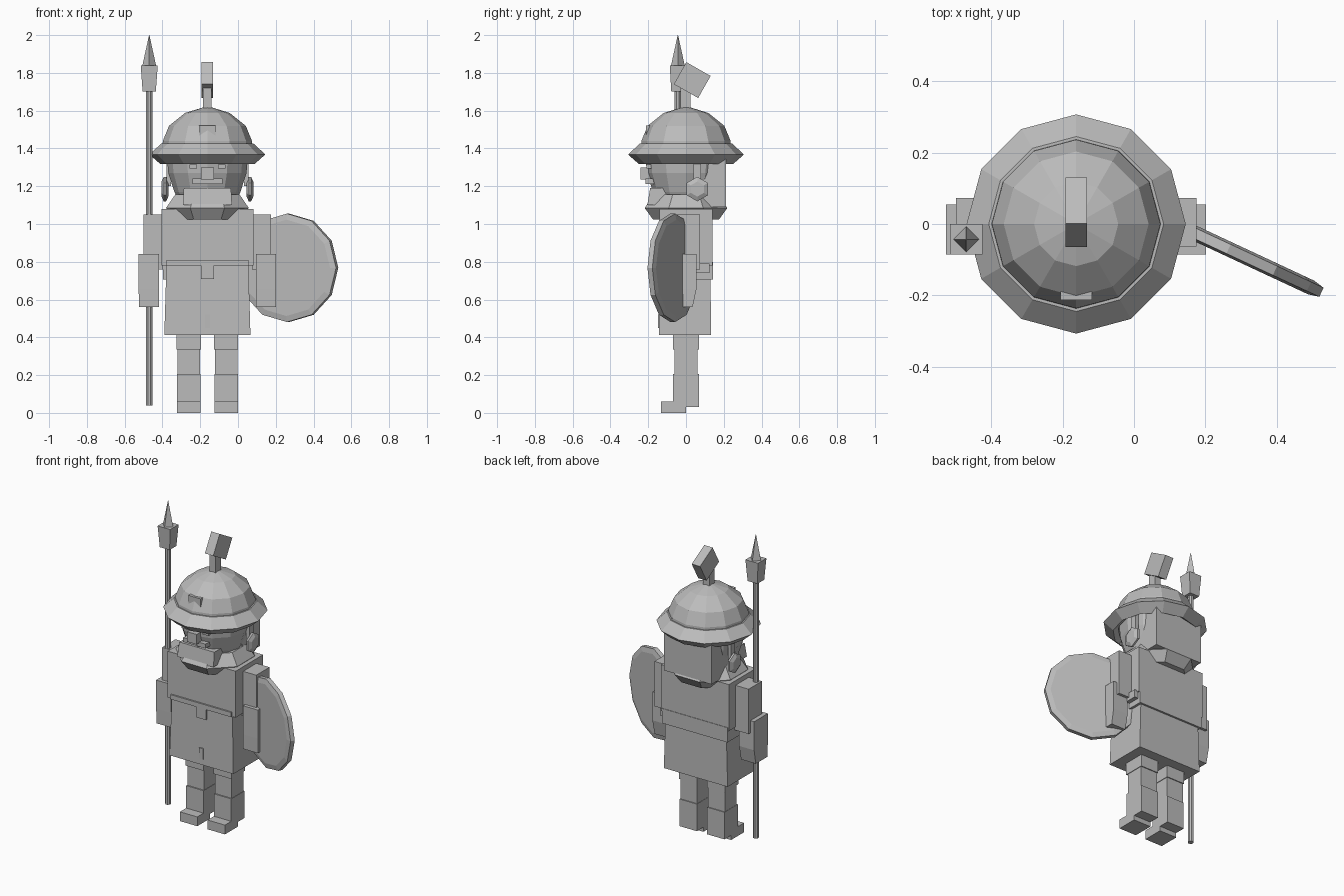
import bpy, math
from mathutils import Matrix, Vector

if "Cube" in bpy.data.objects:
    bpy.data.objects.remove(bpy.data.objects["Cube"])

CX = -0.162  # body axis

grey = bpy.data.materials.new("stone_grey")
grey.diffuse_color = (0.5, 0.5, 0.5, 1)
grey.use_nodes = True
grey.node_tree.nodes["Principled BSDF"].inputs["Base Color"].default_value = grey.diffuse_color


def make(name, verts, faces, matrix=None):
    me = bpy.data.meshes.new(name)
    me.from_pydata(verts, [], faces)
    if matrix:
        me.transform(matrix)
    me.materials.append(grey)
    ob = bpy.data.objects.new(name, me)
    bpy.context.collection.objects.link(ob)
    return ob


def box(name, x, y, z, top=None, matrix=None):
    """Box from ranges; top = optional (x range, y range) of the upper face."""
    tx, ty = top or (x, y)
    v = [(a, b, z[0]) for a, b in ((x[0], y[0]), (x[1], y[0]), (x[1], y[1]), (x[0], y[1]))]
    v += [(a, b, z[1]) for a, b in ((tx[0], ty[0]), (tx[1], ty[0]), (tx[1], ty[1]), (tx[0], ty[1]))]
    f = [(3, 2, 1, 0), (4, 5, 6, 7)] + [(i, (i + 1) % 4, (i + 1) % 4 + 4, i + 4) for i in range(4)]
    return make(name, v, f, matrix)


def mid(h, c=CX):
    return (c - h, c + h)


def lathe(name, profile, n, matrix, start=0.0, ring=False):
    """Revolve (radius, z) points from bottom to top; ring joins the last to the first."""
    v = [(r * math.cos(start + math.tau * i / n), r * math.sin(start + math.tau * i / n), z)
         for r, z in profile for i in range(n)]
    m = len(profile)
    f = []
    for k in range(m if ring else m - 1):
        a, b = k * n, (k + 1) % m * n
        f += [(a + i, a + (i + 1) % n, b + (i + 1) % n, b + i) for i in range(n)]
    if not ring:
        f += [tuple(reversed(range(n))), tuple(range((m - 1) * n, m * n))]
    return make(name, v, f, matrix)


AXIS = Matrix.Translation((CX, 0, 0))

# Legs, boots, feet
for s, side in ((-1, "right"), (1, "left")):
    c = CX + s * 0.099
    box(side + "_thigh", mid(0.064, c), (-0.07, 0.068), (0.335, 0.43))
    box(side + "_shin", mid(0.06, c), (-0.06, 0.062), (0.19, 0.335))
    box(side + "_boot", mid(0.062, c), (-0.068, 0.068), (0.03, 0.205))
    box(side + "_foot", mid(0.062, c), (-0.132, 0.0), (0.0, 0.06))

# Torso, belt and skirt
box("torso", mid(0.243), (-0.14, 0.14), (0.78, 1.08))
box("back_plate", mid(0.235), (0.0, 0.143), (0.705, 0.8))
box("belt", mid(0.217), (-0.15, 0.13), (0.78, 0.81))
box("skirt", mid(0.228), (-0.143, 0.132), (0.412, 0.78), (mid(0.217), (-0.135, 0.13)))
box("belt_flap", mid(0.035), (-0.145, -0.12), (0.71, 0.78))
box("skirt_stud", mid(0.014), (-0.148, -0.12), (0.45, 0.52))

# Arms
for s, side in ((-1, "right"), (1, "left")):
    def span(a, b):
        return tuple(sorted((CX + s * a, CX + s * b)))
    box(side + "_upper_arm", span(0.235, 0.337), (-0.063, 0.073), (0.76, 1.05))
    box(side + "_forearm", span(0.257, 0.364), (-0.085, 0.055), (0.655, 0.84))
    box(side + "_hand", span(0.257, 0.362), (-0.083, 0.035), (0.56, 0.655),
        (span(0.257, 0.364), (-0.085, 0.055)))
box("back_pouch", (0.03, 0.1), (0.045, 0.125), (0.74, 0.79))

# Collar
lathe("collar", [(0.19, 1.025), (0.237, 1.085), (0.185, 1.155)], 8, AXIS, math.pi / 8)

# Head and face
lathe("head", [(0.13, 1.08), (0.175, 1.17), (0.207, 1.27), (0.22, 1.42)], 12, AXIS)
box("jaw", mid(0.13), (-0.205, -0.09), (1.10, 1.19), (mid(0.125), (-0.19, -0.09)))
box("moustache", mid(0.08), (-0.215, -0.15), (1.212, 1.24))
box("nose", mid(0.034), (-0.24, -0.17), (1.235, 1.3))
for s, side in ((-1, "right"), (1, "left")):
    box(side + "_eye", mid(0.02, CX + s * 0.075), (-0.208, -0.15), (1.295, 1.315))
    # Hexagonal cheek disc with strap
    turn = Matrix.Translation((CX + s * 0.225, 0.06, 1.185)) @ Matrix.Rotation(math.pi / 2, 4, 'Y')
    lathe(side + "_cheek_disc", [(0.04, -0.018), (0.065, -0.006), (0.065, 0.006), (0.04, 0.018)], 6, turn)
    box(side + "_cheek_strap", mid(0.012, CX + s * 0.205), (0.04, 0.08), (1.2, 1.36))

# Helmet
lathe("helmet_brim", [(0.22, 1.34), (0.25, 1.318), (0.307, 1.368), (0.245, 1.425), (0.22, 1.425)],
      12, AXIS, ring=True)
lathe("helmet_dome", [(0.238, 1.40), (0.236, 1.44), (0.203, 1.52), (0.118, 1.588), (0.02, 1.618)], 12, AXIS)
box("neck_guard", mid(0.17), (0.03, 0.213), (1.09, 1.36))
box("helmet_badge", mid(0.044), (-0.213, -0.15), (1.45, 1.522))
box("plume_stem", mid(0.022), (-0.028, 0.024), (1.6, 1.75))
box("plume", (-0.03, 0.03), (-0.074, 0.074), (-0.067, 0.067),
    matrix=Matrix.Translation((CX, 0.033, 1.762)) @ Matrix.Rotation(math.radians(-29.6), 4, 'X'))

# Spear
SPEAR = Matrix.Translation((-0.47, -0.043, 0))
lathe("spear_shaft", [(0.018, 0.04), (0.018, 1.72)], 8, SPEAR, math.pi / 8)
box("spear_socket", (-0.035, 0.035), (-0.035, 0.035), (1.702, 1.84),
    ((-0.045, 0.045), (-0.043, 0.043)), SPEAR)
lathe("spear_tip", [(0.036, 1.84), (0.001, 2.0)], 4, SPEAR)

# Round shield on the left arm, angled outward
facing = (Matrix.Translation((0.265, -0.07, 0.768)) @ Matrix.Rotation(math.radians(-25), 4, 'Z')
          @ Matrix.Rotation(math.pi / 2, 4, 'X'))
lathe("shield", [(0.255, -0.021), (0.287, -0.014), (0.287, 0.014), (0.255, 0.021)], 12, facing)
